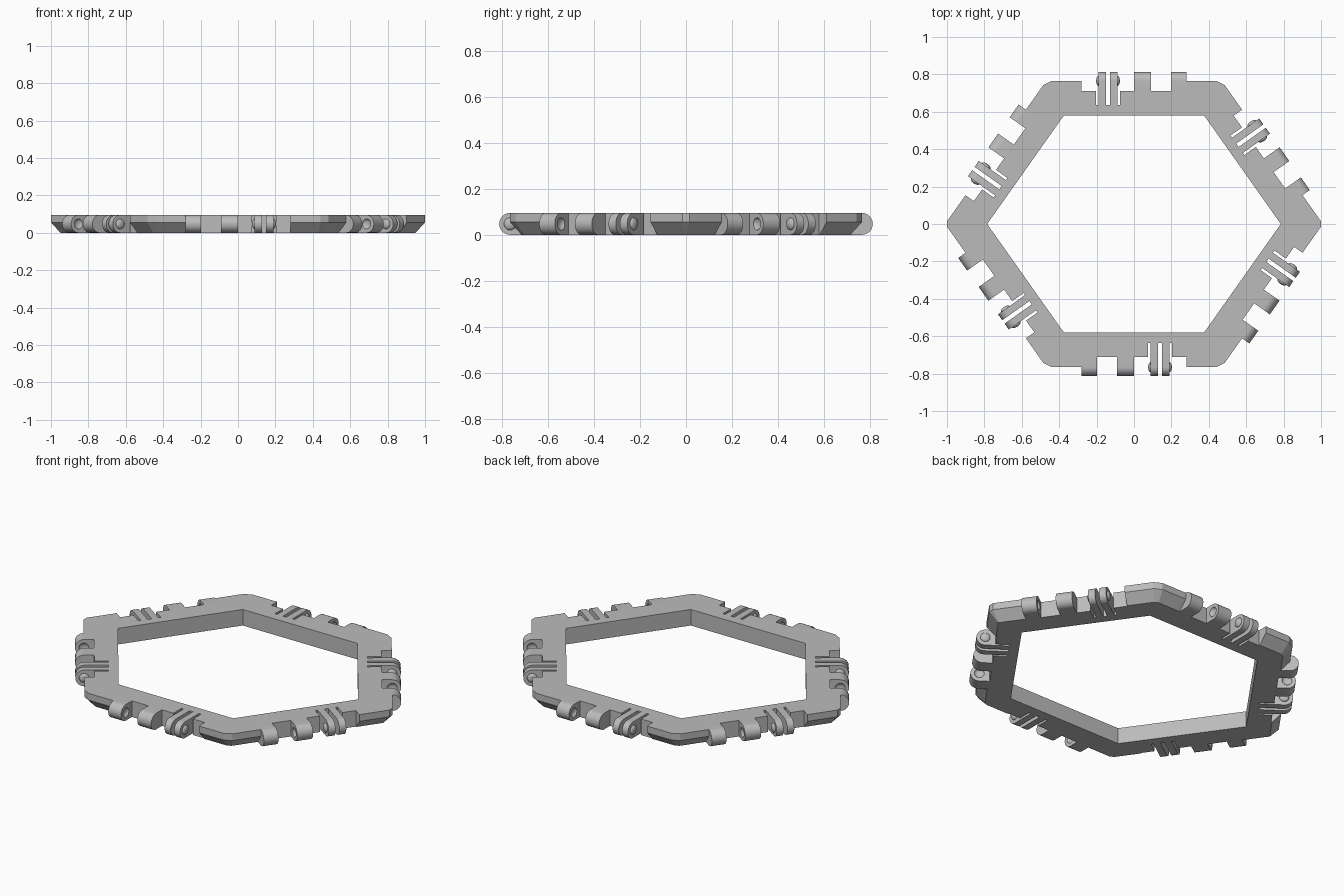
import bpy, bmesh, math
from mathutils import Matrix, Vector

if "Cube" in bpy.data.objects:
    bpy.data.objects.remove(bpy.data.objects["Cube"])

H = 0.095          # frame thickness
R = H / 2          # hinge knuckle radius
CHAMFER, CHAMFER_Z = 0.05, 0.055

grey = bpy.data.materials.new("light_grey")
grey.use_nodes = True
grey.diffuse_color = (0.5, 0.5, 0.5, 1)
grey.node_tree.nodes["Principled BSDF"].inputs["Base Color"].default_value = (0.5, 0.5, 0.5, 1)


def finish(bm, name):
    bmesh.ops.recalc_face_normals(bm, faces=bm.faces)
    mesh = bpy.data.meshes.new(name)
    bm.to_mesh(mesh)
    bm.free()
    mesh.materials.append(grey)
    ob = bpy.data.objects.new(name, mesh)
    bpy.context.collection.objects.link(ob)
    return ob


def select(ob):
    bpy.ops.object.select_all(action='DESELECT')
    ob.select_set(True)
    bpy.context.view_layer.objects.active = ob


def cut(ob, cutter):
    cutter.hide_render = True
    mod = ob.modifiers.new("cut", 'BOOLEAN')
    mod.operation, mod.solver, mod.object = 'DIFFERENCE', 'EXACT', cutter
    select(ob)
    bpy.ops.object.modifier_apply(modifier=mod.name)
    bpy.data.objects.remove(cutter)


def box(name, x0, x1, y0, y1, matrix):
    bm = bmesh.new()
    size = Matrix.Diagonal((x1 - x0, y1 - y0, 0.4, 1))
    bmesh.ops.create_cube(bm, size=1, matrix=Matrix.Translation(((x0 + x1) / 2, (y0 + y1) / 2, R)) @ size)
    ob = finish(bm, name)
    ob.matrix_world = matrix
    return ob


def add_tab(bm, x0, x1, back):
    """Plate across x0..x1 with a round nose about the hinge axis."""
    pts = [(back, H), (back, 0)]
    for i in range(17):
        a = -math.pi / 2 - math.pi * i / 16
        pts.append((R * math.cos(a), R + R * math.sin(a)))
    face = bm.faces.new([bm.verts.new((x0, y, z)) for y, z in pts])
    ext = bmesh.ops.extrude_face_region(bm, geom=[face], use_keep_orig=True)
    moved = [v for v in ext["geom"] if isinstance(v, bmesh.types.BMVert)]
    bmesh.ops.translate(bm, vec=(x1 - x0, 0, 0), verts=moved)


def add_button(bm, x):
    """Flattened ball centred on the hinge axis."""
    m = Matrix.Translation((x, 0, R)) @ Matrix.Diagonal((0.5, 1, 1, 1)) @ Matrix.Rotation(math.pi / 2, 4, 'Y')
    bmesh.ops.create_uvsphere(bm, u_segments=20, v_segments=12, radius=0.027, matrix=m)


def hexagon(tip, cx, cy):
    return [Vector(p) for p in ((tip, 0), (cx, cy), (-cx, cy), (-tip, 0), (-cx, -cy), (cx, -cy))]


def clipped(corners, tip_clip, side_clip):
    out = []
    for i, c in enumerate(corners):
        d = tip_clip if i % 3 == 0 else side_clip
        for n in (corners[i - 1], corners[(i + 1) % 6]):
            out.append(c + (n - c).normalized() * d)
    return out


def inset(corners, d):
    """Move every side of the polygon inward by d."""
    out = []
    for i, c in enumerate(corners):
        a = (c - corners[i - 1]).normalized()
        b = (corners[(i + 1) % len(corners)] - c).normalized()
        na, nb = Vector((-a.y, a.x)), Vector((-b.y, b.x))
        out.append(c + (na + nb) * d / (1 + na.dot(nb)))
    return out


# Hexagonal frame ring with a chamfered lower outer edge
outer = hexagon(1.01, 0.469, 0.765)
inner = [p for p in hexagon(0.785, 0.375, 0.58) for _ in range(2)]
rim = clipped(outer, 0.018, 0.028)
rings = [(inner, 0), (inner, H), (rim, H), (rim, CHAMFER_Z), (inset(rim, CHAMFER), 0)]
bm = bmesh.new()
loops = [[bm.verts.new((p.x, p.y, z)) for p in pts] for pts, z in rings]
for k, a in enumerate(loops):
    b = loops[(k + 1) % len(loops)]
    for i in range(12):
        j = (i + 1) % 12
        bm.faces.new((a[i], a[j], b[j], b[i]))
bmesh.ops.remove_doubles(bm, verts=bm.verts, dist=1e-4)
frame = finish(bm, "frame")

# Knuckle pair with sockets on the facing sides
bm = bmesh.new()
add_tab(bm, -0.28, -0.197, 0.055)
add_tab(bm, -0.09, 0, 0.055)
knuckles = finish(bm, "hinge_knuckles_1")
for x in (-0.197, -0.09):
    bm = bmesh.new()
    add_button(bm, x)
    cut(knuckles, finish(bm, "socket_cutter"))

# Springy finger pair with buttons on the outer sides
bm = bmesh.new()
for x0, x1, bx in ((0.089, 0.128, 0.089), (0.15, 0.189, 0.189)):
    add_tab(bm, x0, x1, 0.13)
    add_button(bm, bx)
fingers = finish(bm, "hinge_fingers_1")

for ob in (knuckles, fingers):
    select(ob)
    bpy.ops.object.shade_smooth_by_angle(angle=math.radians(35))

# Notch each side of the frame and set a hinge in it
for i in range(6):
    a, b = outer[i], outer[(i + 1) % 6]
    mid, d = (a + b) / 2, b - a
    place = Matrix.Translation((mid.x, mid.y, 0)) @ Matrix.Rotation(math.atan2(d.y, d.x), 4, 'Z')
    cut(frame, box("notch_cutter", -0.28, 0.28, -0.1, 0.055, place))
    cut(frame, box("slot_cutter", 0.075, 0.203, -0.1, 0.13, place))
    for source, name in ((knuckles, "hinge_knuckles"), (fingers, "hinge_fingers")):
        part = source
        if i:
            part = source.copy()
            part.name = f"{name}_{i + 1}"
            bpy.context.collection.objects.link(part)
        part.matrix_world = place
